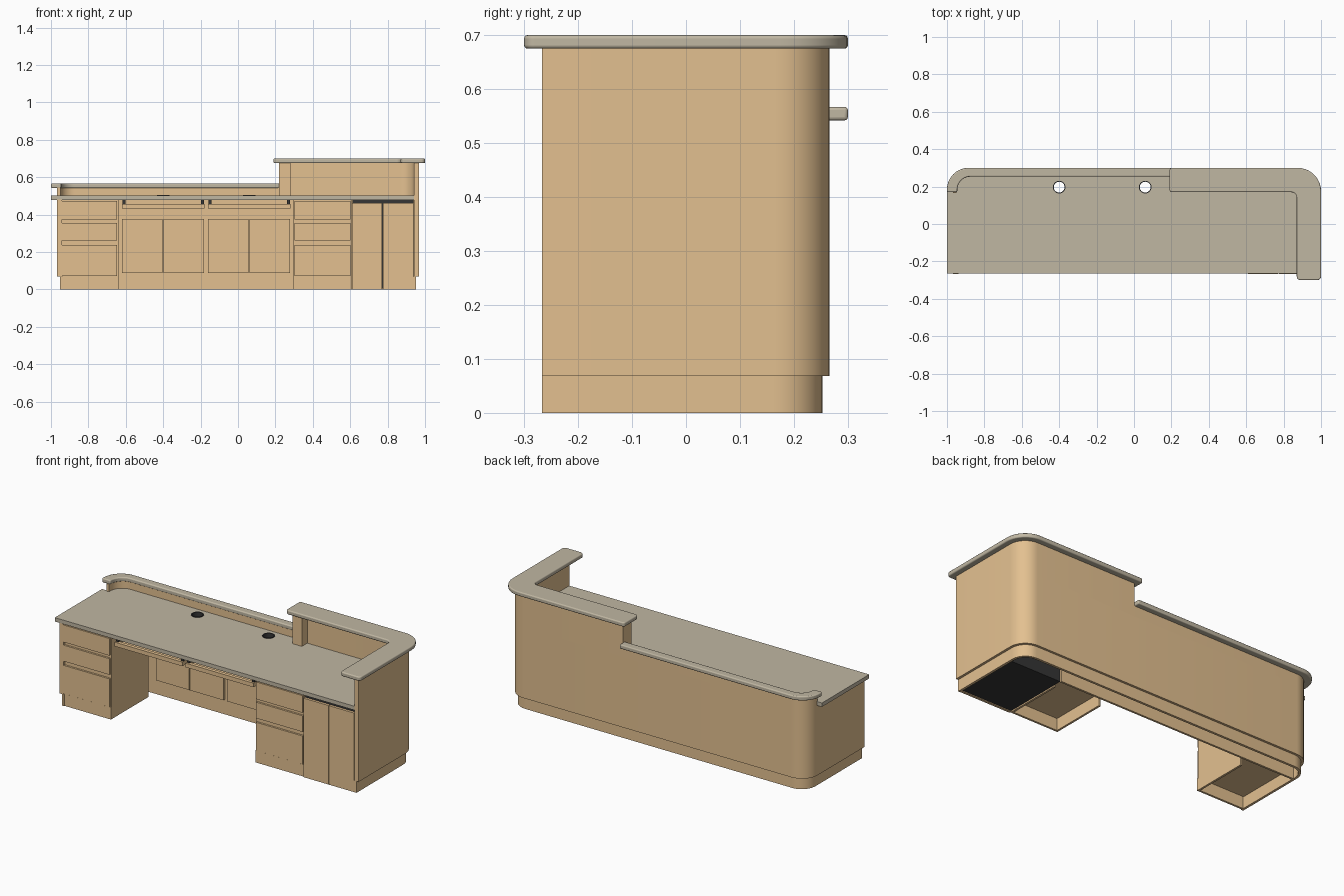
import bpy, bmesh, math
from mathutils import Vector

old = bpy.data.objects.get("Cube")
if old:
    bpy.data.objects.remove(old, do_unlink=True)


def material(name, rgb):
    m = bpy.data.materials.new(name)
    m.use_nodes = True
    m.diffuse_color = (*rgb, 1)
    m.node_tree.nodes["Principled BSDF"].inputs["Base Color"].default_value = (*rgb, 1)
    return m


WOOD = material("tan wood", (0.77, 0.53, 0.28))
STONE = material("grey beige counter", (0.53, 0.475, 0.365))
BLACK = material("black", (0.035, 0.035, 0.035))


def finish(name, bm, mat):
    bmesh.ops.recalc_face_normals(bm, faces=bm.faces)
    me = bpy.data.meshes.new(name)
    bm.to_mesh(me)
    bm.free()
    me.materials.append(mat)
    ob = bpy.data.objects.new(name, me)
    bpy.context.collection.objects.link(ob)
    return ob


def rounded(corners, steps=10):
    """Outline from (x, y) or (x, y, radius) right-angled corners."""
    out = []
    for i, c in enumerate(corners):
        p = Vector(c[:2])
        if len(c) == 2:
            out.append(p)
            continue
        r = c[2]
        a = (Vector(corners[i - 1][:2]) - p).normalized() * r
        b = (Vector(corners[(i + 1) % len(corners)][:2]) - p).normalized() * r
        for k in range(steps + 1):
            t = math.pi / 2 * k / steps
            out.append(p + a * (1 - math.sin(t)) + b * (1 - math.cos(t)))
    return out


def prism(name, corners, z0, z1, mat, bevel=0):
    bm = bmesh.new()
    base = bm.faces.new([bm.verts.new((p.x, p.y, z0)) for p in rounded(corners)])
    top = bmesh.ops.extrude_face_region(bm, geom=[base], use_keep_orig=True)
    verts = [v for v in top["geom"] if isinstance(v, bmesh.types.BMVert)]
    bmesh.ops.translate(bm, vec=(0, 0, z1 - z0), verts=verts)
    ob = finish(name, bm, mat)
    if bevel:
        mod = ob.modifiers.new("soft edge", 'BEVEL')
        mod.width, mod.segments = bevel, 3
        mod.limit_method, mod.angle_limit = 'ANGLE', math.radians(40)
        mod.use_clamp_overlap = False
    return ob


def box(name, x0, x1, y0, y1, z0, z1, mat=WOOD):
    return prism(name, [(x0, y0), (x1, y0), (x1, y1), (x0, y1)], z0, z1, mat)


def shell(name, x, y, r, t, z0, z1):
    """U-shaped outer wall with rounded rear corners."""
    i, ri = x - t, r - t
    return prism(name, [(-x, -.266), (-x, y, r), (x, y, r), (x, -.267), (i, -.267),
                        (i, y - t, ri), (-i, y - t, ri), (-i, -.266)], z0, z1, WOOD)


# Outer walls
shell("outer_wall", .967, .266, .1, .025, .068, .48)
shell("toe_kick", .953, .253, .09, .014, 0, .068)
prism("low_upstand", [(-.967, .165), (-.967, .266, .1), (.22, .266), (.22, .255),
                      (-.95, .255, .075), (-.95, .165)], .48, .545, WOOD)
prism("high_upstand", [(.22, .19), (.22, .266), (.967, .266, .1), (.967, -.267),
                       (.94, -.267), (.94, .24, .075), (.28, .24), (.28, .19)],
      .48, .676, WOOD)

# Counters
desk = prism("desk_top", [(-1, -.265), (.942, -.265), (.942, .256, .09),
                          (-.952, .256, .075), (-.952, .172), (-1, .172)],
             .479, .502, STONE)
prism("low_ledge", [(-1, .17), (-1, .3, .115), (.22, .3), (.22, .253),
                    (-.945, .253, .07), (-.945, .17)], .542, .567, STONE, .006)
prism("high_counter", [(.19, .17, .014), (.19, .3, .014), (1, .3, .125),
                       (1, -.3, .02), (.87, -.3, .02), (.87, .17, .03)],
      .675, .7, STONE, .006)

# Cable holes with rims
for n, x in enumerate((-.4, .06)):
    bm = bmesh.new()
    bmesh.ops.create_cone(bm, cap_ends=True, segments=32, radius1=.03, radius2=.03, depth=.1)
    cutter = finish(f"cable_hole_cutter_{n}", bm, BLACK)
    cutter.location = (x, .197, .49)
    cutter.hide_render = cutter.hide_viewport = True
    cut = desk.modifiers.new("cable hole", 'BOOLEAN')
    cut.object, cut.operation, cut.solver = cutter, 'DIFFERENCE', 'EXACT'
    bm = bmesh.new()
    rings = []
    for r, z in ((.029, .474), (.029, .505), (.034, .505), (.034, .474)):
        rings.append([bm.verts.new((r * math.cos(k * math.tau / 32),
                                    r * math.sin(k * math.tau / 32), z)) for k in range(32)])
    for j in range(4):
        a, b = rings[j], rings[(j + 1) % 4]
        for k in range(32):
            m = (k + 1) % 32
            bm.faces.new((a[k], a[m], b[m], b[k]))
    finish(f"cable_rim_{n}", bm, BLACK).location = (x, .197, 0)

# Drawer pedestals
for side, x0, x1 in (("right", -.953, -.64), ("left", .295, .608)):
    box(f"{side}_pedestal", x0, x1, -.254, .085, .07, .479)
    box(f"{side}_plinth_front", x0, x1, -.26, -.248, 0, .07)
    for n, x in enumerate((x0, x1 - .012)):
        box(f"{side}_plinth_side_{n}", x, x + .012, -.248, .085, 0, .07)
    for n, (z0, z1) in enumerate(((.073, .238), (.262, .356), (.374, .474))):
        box(f"{side}_drawer_front_{n}", x0 + .008, x1 - .006, -.265, -.254, z0, z1)

# Two-door cabinet with a black inner body
box("cabinet_body", .612, .937, -.251, .14, .004, .477, BLACK)
for n, (x0, x1) in enumerate(((.61, .771), (.774, .938))):
    box(f"cabinet_door_{n}", x0, x1, -.266, -.251, 0, .462)

# Knee space: rear panel, access doors and shallow drawers
box("knee_panel", -.94, .612, .14, .152, 0, .479)
for n, x in enumerate((-.62, -.16)):
    for k in range(2):
        a = x + k * .222
        box(f"access_door_{n}_{k}", a, a + .216, .126, .14, .088, .378)
    box(f"shallow_drawer_{n}", x + .012, x + .428, -.235, .06, .435, .445)
    box(f"shallow_drawer_front_{n}", x, x + .44, -.256, -.235, .433, .457)
    for k, a in enumerate((x + .002, x + .422)):
        box(f"drawer_side_{n}_{k}", a, a + .016, -.235, .06, .435, .457)
        box(f"drawer_slide_{n}_{k}", a, a + .016, -.245, .06, .457, .479, BLACK)

# Smooth shading on the curves, sharp elsewhere
bpy.ops.object.select_all(action='DESELECT')
for ob in bpy.context.scene.objects:
    if ob.type == 'MESH' and not ob.hide_render:
        ob.select_set(True)
        bpy.context.view_layer.objects.active = ob
bpy.ops.object.shade_smooth_by_angle(angle=math.radians(30))
